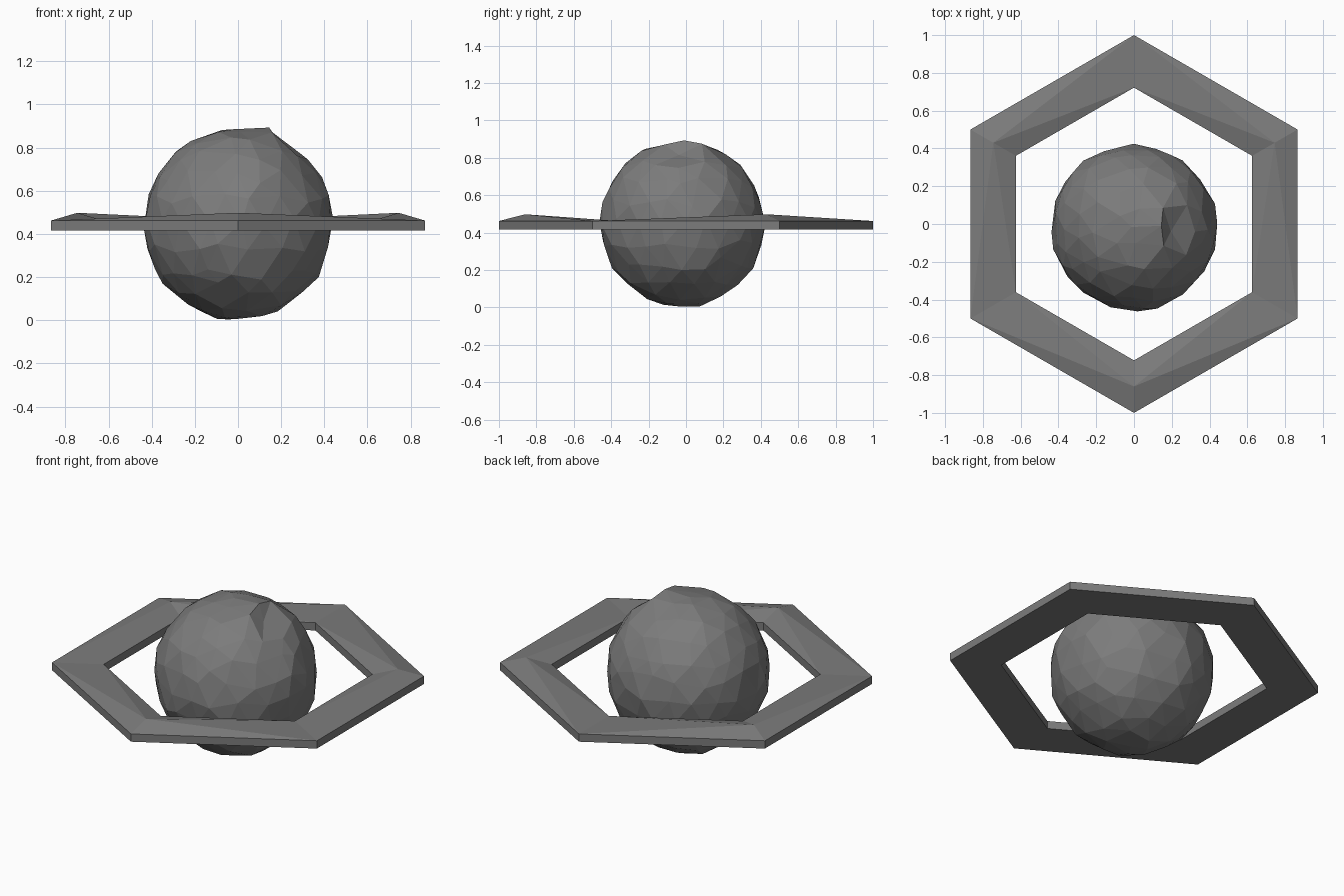
import bpy, bmesh, math, random
from mathutils import Vector

random.seed(7)
cube = bpy.data.objects.get("Cube")
if cube:
    bpy.data.objects.remove(cube, do_unlink=True)

grey = bpy.data.materials.new("stone grey")
grey.use_nodes = True
colour = (0.2, 0.2, 0.2, 1)
grey.diffuse_color = colour
grey.node_tree.nodes["Principled BSDF"].inputs["Base Color"].default_value = colour


def finish(bm, name):
    bmesh.ops.recalc_face_normals(bm, faces=bm.faces)
    mesh = bpy.data.meshes.new(name)
    bm.to_mesh(mesh)
    bm.free()
    mesh.materials.append(grey)
    obj = bpy.data.objects.new(name, mesh)
    bpy.context.collection.objects.link(obj)
    return obj


# Rough faceted planet
bm = bmesh.new()
bmesh.ops.create_icosphere(bm, subdivisions=3, radius=0.449)
centre = Vector((0, -0.02, 0.447))
for v in bm.verts:
    outward = v.co.normalized()
    wobble = Vector([random.uniform(-1, 1) for _ in range(3)])
    wobble -= outward * wobble.dot(outward)
    v.co += wobble * 0.028
    v.co = v.co.normalized() * (0.449 + random.uniform(-0.008, 0.006))
    v.co.x *= 0.985
    v.co.y *= 0.98
    v.co += centre
    v.co.z = max(v.co.z, 0.003)

# Worn, flattened crown with a small chipped ledge on the +x side
for v in bm.verts:
    if v.co.z > 0.8 and abs(v.co.x) < 0.17 and abs(v.co.y) < 0.16:
        v.co.z = 0.888 - 0.15 * abs(v.co.y)
tip = min(bm.verts, key=lambda v: (v.co - Vector((0.14, -0.02, 0.89))).length)
tip.co = (0.145, -0.01, 0.893)
for e in tip.link_edges:
    n = e.other_vert(tip)
    if n.co.x > 0.18:
        n.co.x -= 0.03
        n.co.z -= 0.012
finish(bm, "planet")

# Hexagonal ring with a ridge that peaks at every other corner
bm = bmesh.new()


def hexagon(radius, low, high=None):
    verts = []
    for i in range(6):
        a = math.radians(60 * i - 90)
        z = high if high and i % 2 == 0 else low
        verts.append(bm.verts.new((radius * math.cos(a), radius * math.sin(a), z)))
    return verts


base, rim = 0.416, 0.462
outer_low, outer_top = hexagon(1, base), hexagon(1, rim)
inner_low, inner_top = hexagon(0.722, base), hexagon(0.722, rim)
ridge = hexagon(0.86, rim, 0.498)
for i in range(6):
    j = (i + 1) % 6
    bm.faces.new((outer_low[i], outer_low[j], outer_top[j], outer_top[i]))
    bm.faces.new((inner_low[i], inner_low[j], inner_top[j], inner_top[i]))
    bm.faces.new((outer_low[i], outer_low[j], inner_low[j], inner_low[i]))
    peak, low = (i, j) if i % 2 == 0 else (j, i)
    for edge in (outer_top, inner_top):
        bm.faces.new((ridge[peak], edge[peak], edge[low]))
        bm.faces.new((ridge[peak], edge[low], ridge[low]))
finish(bm, "hexagonal_ring")
